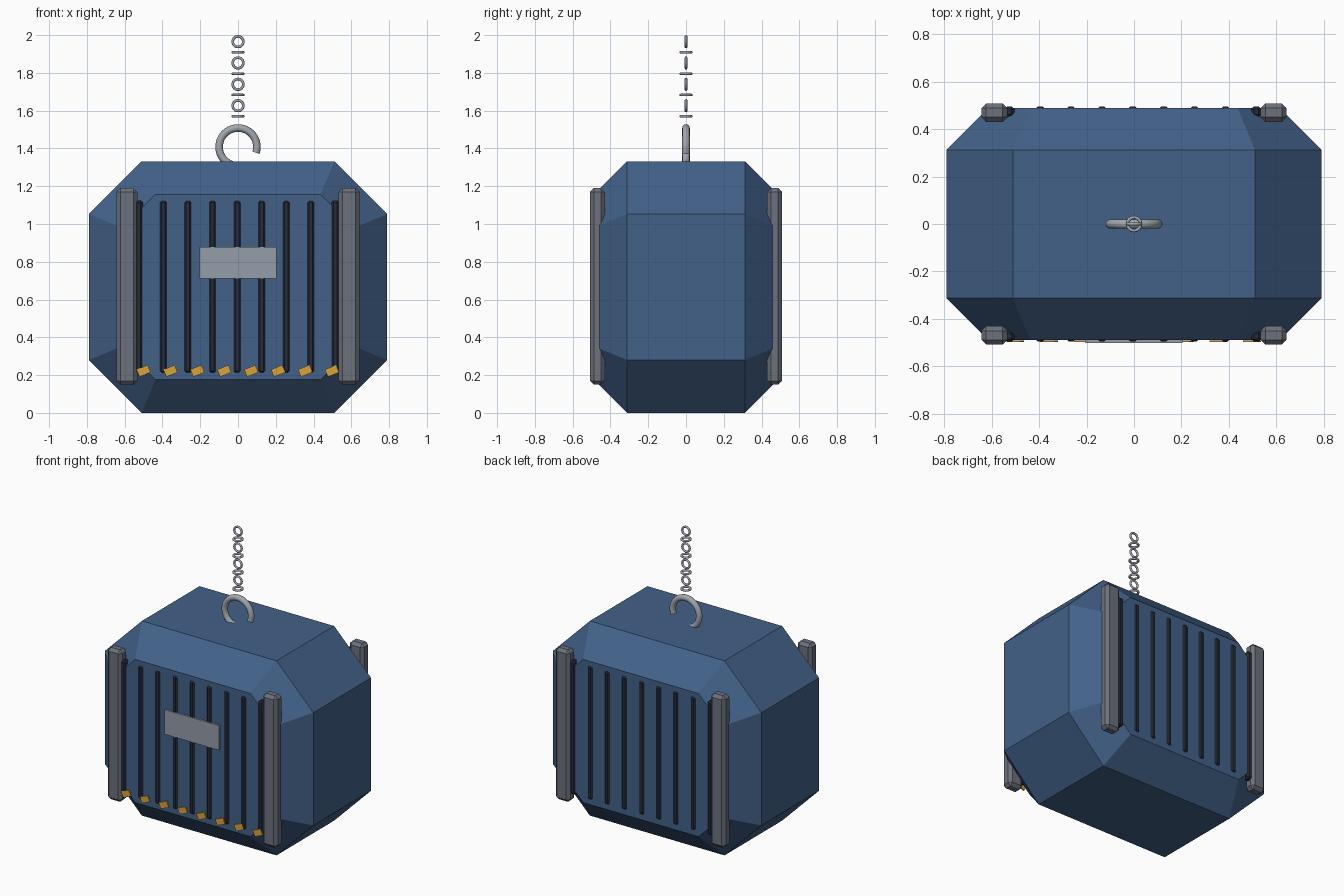
import bpy, bmesh
from math import radians, cos, sin, pi, tan
from mathutils import Vector

if "Cube" in bpy.data.objects:
    bpy.data.objects.remove(bpy.data.objects["Cube"])


def material(name, rgb):
    m = bpy.data.materials.new(name)
    m.diffuse_color = (*rgb, 1)
    m.use_nodes = True
    m.node_tree.nodes["Principled BSDF"].inputs["Base Color"].default_value = m.diffuse_color
    return m


BLUE = material("blue_paint", (0.055, 0.12, 0.25))
DARK = material("dark_slot", (0.02, 0.025, 0.04))
STEEL = material("post_steel", (0.15, 0.165, 0.20))
PLATE = material("plate_metal", (0.30, 0.34, 0.40))
YELLOW = material("warning_yellow", (0.70, 0.36, 0.04))
CHAIN = material("chain_metal", (0.36, 0.39, 0.43))


def finish(bm, name, mat, smooth=False):
    bmesh.ops.recalc_face_normals(bm, faces=bm.faces)
    me = bpy.data.meshes.new(name)
    bm.to_mesh(me)
    bm.free()
    me.materials.append(mat)
    ob = bpy.data.objects.new(name, me)
    bpy.context.collection.objects.link(ob)
    if smooth:
        bpy.ops.object.select_all(action='DESELECT')
        ob.select_set(True)
        bpy.context.view_layer.objects.active = ob
        bpy.ops.object.shade_smooth_by_angle(angle=radians(40))
    return ob


def box(name, loc, size, mat, bevel=0, rot_y=0):
    bm = bmesh.new()
    bmesh.ops.create_cube(bm, size=1)
    bmesh.ops.scale(bm, vec=size, verts=bm.verts)
    ob = finish(bm, name, mat)
    ob.location = loc
    ob.rotation_euler.y = rot_y
    if bevel:
        mod = ob.modifiers.new("chamfer", 'BEVEL')
        mod.width, mod.segments = bevel, 1
    return ob


def ring(name, center, major, minor, flat=False, start=0, sweep=360, n=24, m=10):
    """Torus or capped torus arc, lying in XZ (or XY when flat)."""
    bm = bmesh.new()
    closed = sweep == 360
    loops = []
    for i in range(n if closed else n + 1):
        a = radians(start + sweep * i / n)
        loop = []
        for j in range(m):
            b = 2 * pi * j / m
            r, d = major + minor * cos(b), minor * sin(b)
            p = (r * cos(a), r * sin(a), d) if flat else (r * cos(a), d, r * sin(a))
            loop.append(bm.verts.new(Vector(p) + Vector(center)))
        loops.append(loop)
    for i in range(n):
        p, q = loops[i], loops[(i + 1) % len(loops)]
        for j in range(m):
            k = (j + 1) % m
            bm.faces.new((p[j], p[k], q[k], q[j]))
    if not closed:
        bm.faces.new(loops[0])
        bm.faces.new(loops[-1])
    return finish(bm, name, CHAIN, smooth=True)


# Body: octagonal prism with chamfered front and back rims
def octagon(inset):
    x, z = 0.79 - inset, 0.666 - inset
    c = 0.28 - inset * (1 - tan(radians(22.5)))
    quarter = [(x, z - c), (x - c, z)]
    half = quarter + [(-a, b) for a, b in reversed(quarter)]
    return half + [(-a, -b) for a, b in half]


bm = bmesh.new()
sections = [[bm.verts.new((x, y, z + 0.666)) for x, z in octagon(inset)]
            for y, inset in ((-0.488, 0.176), (-0.312, 0), (0.312, 0), (0.488, 0.176))]
for a, b in zip(sections, sections[1:]):
    for i in range(8):
        k = (i + 1) % 8
        bm.faces.new((a[i], a[k], b[k], b[i]))
bm.faces.new(sections[0])
bm.faces.new(sections[-1])
finish(bm, "body", BLUE)

# Ribs and corner posts on both faces
for side, s in (("front", -1), ("back", 1)):
    for i in range(9):
        box(f"{side}_rib_{i + 1}", (-0.005 + 0.13 * (i - 4), s * 0.473, 0.668),
            (0.042, 0.046, 0.915), DARK, 0.012)
    for end, e in (("left", -1), ("right", 1)):
        box(f"{side}_{end}_post", (e * 0.588, s * 0.469, 0.67),
            (0.11, 0.078, 1.04), STEEL, 0.02)

# Front plate and row of tilted warning marks
box("front_plate", (0, -0.494, 0.795), (0.41, 0.014, 0.168), PLATE)
for i in range(8):
    box(f"warning_mark_{i + 1}", (-0.5 + 0.1425 * i, -0.494, 0.222),
        (0.064, 0.008, 0.042), YELLOW, rot_y=radians(-22))

# Hook and chain
ring("hook", (0, 0, 1.408), 0.10, 0.02, start=-18, sweep=268, n=32, m=12)
for i in range(8):
    ring(f"chain_link_{i + 1}", (0, 0, 1.57 + 0.0565 * i), 0.028, 0.007, flat=i % 2 == 0)
